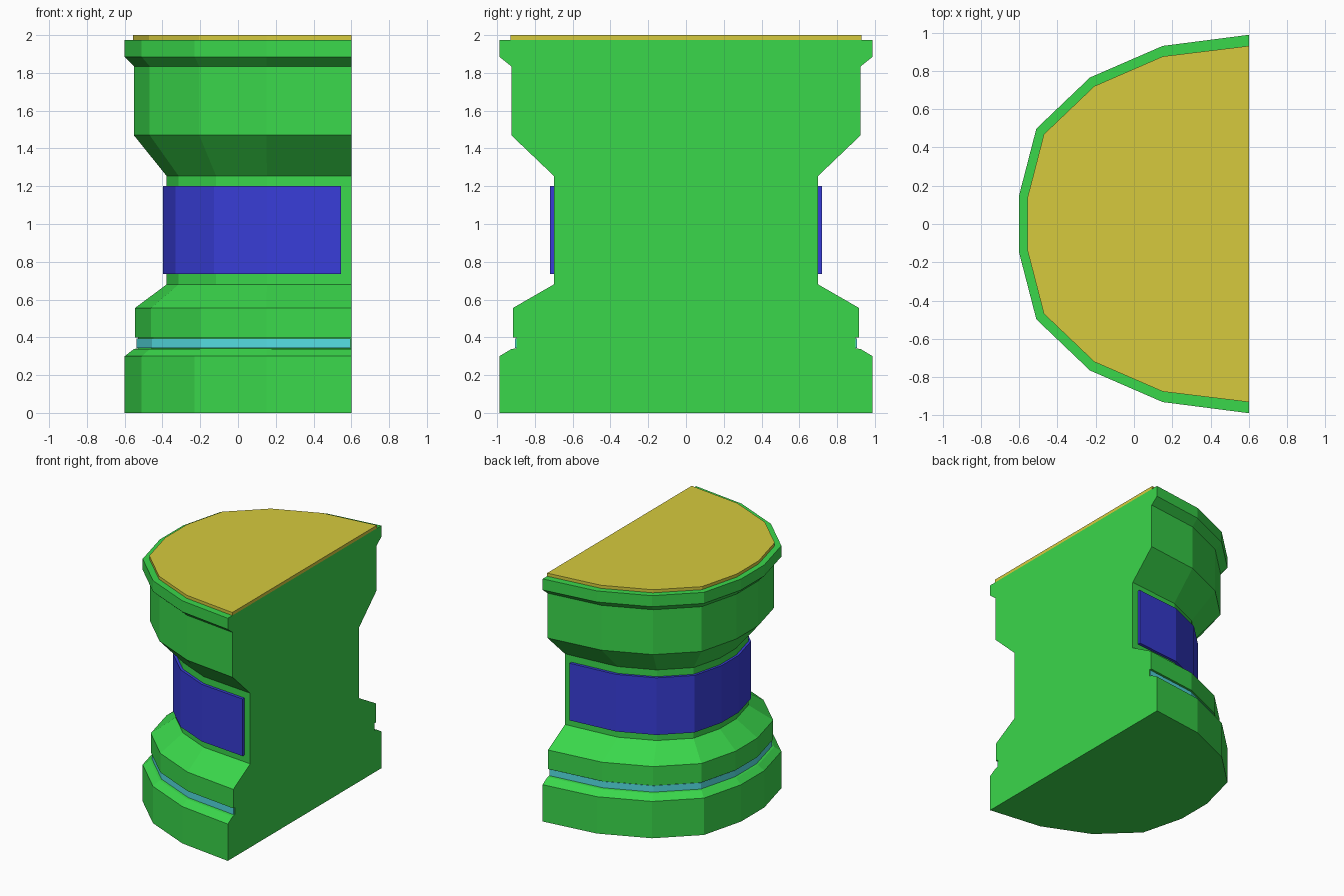
import bpy
import bmesh

if "Cube" in bpy.data.objects:
    bpy.data.objects.remove(bpy.data.objects["Cube"], do_unlink=True)

FLAT_X = 0.6      # plane of the cut side
CENTRE_X = 0.16   # point the rings shrink towards
FULL = 0.988      # half width of the widest ring
# Half of the faceted plan, from the cut side round to the curved side
PLAN = [(0.6, FULL), (0.15, 0.93), (-0.23, 0.765), (-0.51, 0.498), (-0.6, 0.15)]


def material(name, colour):
    mat = bpy.data.materials.new(name)
    mat.use_nodes = True
    mat.diffuse_color = (*colour, 1)
    mat.node_tree.nodes["Principled BSDF"].inputs["Base Color"].default_value = (*colour, 1)
    return mat


def outline(half_width, end_x):
    """Plan scaled to a half width, with its open ends trimmed at end_x."""
    s = half_width / FULL
    side = [(CENTRE_X + (x - CENTRE_X) * s, y * s) for x, y in PLAN[1:]]
    x1, y1 = side[0]
    t = (end_x - x1) / (FLAT_X - x1)
    side.insert(0, (end_x, y1 + (half_width - y1) * t))
    return side + [(x, -y) for x, y in reversed(side)]


def half_column(name, profile, mat, end_x=FLAT_X):
    """Loft a (half width, height) profile into a closed half column."""
    bm = bmesh.new()
    rings = [[bm.verts.new((x, y, z)) for x, y in outline(w, end_x)] for w, z in profile]
    for low, high in zip(rings, rings[1:]):
        for i in range(len(low) - 1):
            bm.faces.new((low[i], low[i + 1], high[i + 1], high[i]))
    bm.faces.new(rings[0])
    bm.faces.new(rings[-1])
    # One flat face closes the cut side
    bm.faces.new([r[0] for r in rings] + [r[-1] for r in reversed(rings)])
    bmesh.ops.recalc_face_normals(bm, faces=bm.faces)
    mesh = bpy.data.meshes.new(name)
    bm.to_mesh(mesh)
    bm.free()
    mesh.materials.append(mat)
    obj = bpy.data.objects.new(name, mesh)
    bpy.context.collection.objects.link(obj)
    return obj


green = material("green", (0.042, 0.68, 0.07))
gold = material("gold", (0.67, 0.59, 0.048))
blue = material("blue", (0.04, 0.047, 0.68))
cyan = material("cyan", (0.09, 0.73, 0.77))

# Main body: plinth, groove, waist and flared head
half_column("column_body", [
    (FULL, 0), (FULL, 0.3), (0.925, 0.338), (0.897, 0.342), (0.897, 0.4),
    (0.917, 0.4), (0.917, 0.555), (0.7, 0.68), (0.7, 1.255), (0.925, 1.47),
    (0.925, 1.835), (FULL, 1.885), (FULL, 1.975)], green)

# Cap, waist panel and groove strip
half_column("top_plate", [(0.93, 1.975), (0.93, 2)], gold)
half_column("waist_panel", [(0.724, 0.735), (0.724, 1.2)], blue, 0.545)
half_column("groove_strip", [(0.906, 0.343), (0.906, 0.394)], cyan, 0.595)
